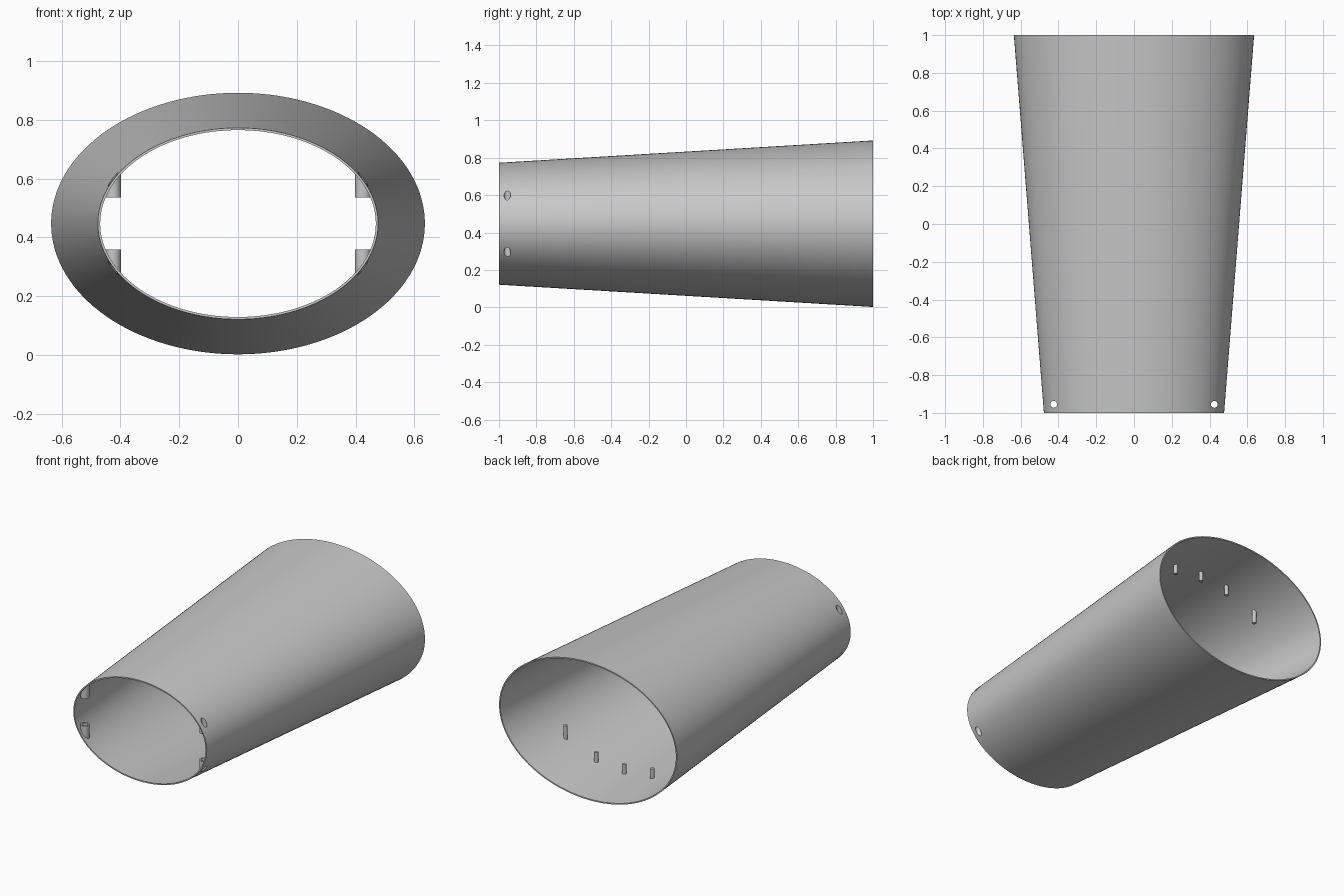
import bpy, bmesh
from math import cos, sin, pi, sqrt

old = bpy.data.objects.get("Cube")
if old:
    bpy.data.objects.remove(old, do_unlink=True)

MID = 0.447      # height of the tube axis
WALL = 0.008     # wall thickness
SIDES = 128

grey = bpy.data.materials.new("plain_grey")
grey.use_nodes = True
grey.diffuse_color = (0.58, 0.58, 0.58, 1)
grey.node_tree.nodes["Principled BSDF"].inputs["Base Color"].default_value = grey.diffuse_color


def radii(y, inset=0.0):
    """Half width and half height of the tapered ellipse at y."""
    return 0.5565 + 0.0795 * y - inset, 0.3855 + 0.0595 * y - inset


def wall_z(x, y, side, inset):
    """Height of the wall above (+1) or below (-1) the axis."""
    rx, rz = radii(y, inset)
    return MID + side * rz * sqrt(max(0.0, 1 - (x / rx) ** 2))


def bridge(bm, a, b):
    n = len(a)
    for i in range(n):
        j = (i + 1) % n
        bm.faces.new((a[i], a[j], b[j], b[i]))


def finish(bm, name):
    bmesh.ops.recalc_face_normals(bm, faces=bm.faces)
    mesh = bpy.data.meshes.new(name)
    bm.to_mesh(mesh)
    bm.free()
    mesh.materials.append(grey)
    ob = bpy.data.objects.new(name, mesh)
    bpy.context.collection.objects.link(ob)
    return ob


def activate(ob):
    bpy.ops.object.select_all(action='DESELECT')
    ob.select_set(True)
    bpy.context.view_layer.objects.active = ob


def smooth(ob):
    activate(ob)
    bpy.ops.object.shade_smooth_by_angle(angle=pi / 6)


def upright(name, x, y, side, tip, radius, bore=0.0, sides=24):
    """Vertical pin or hollow post running from its tip to the curved wall."""
    bm = bmesh.new()

    def ring(r, inset=None):
        pts = []
        for i in range(sides):
            a = 2 * pi * i / sides
            px, py = x + r * cos(a), y + r * sin(a)
            z = tip if inset is None else wall_z(px, py, side, inset)
            pts.append(bm.verts.new((px, py, z)))
        return pts

    tip_ring, root_ring = ring(radius), ring(radius, WALL / 2)
    bridge(bm, tip_ring, root_ring)
    if bore:
        bore_tip, bore_root = ring(bore), ring(bore, 0.0005)
        bridge(bm, tip_ring, bore_tip)
        bridge(bm, bore_tip, bore_root)
        bridge(bm, bore_root, root_ring)
    else:
        bm.faces.new(tip_ring)
        bm.faces.new(root_ring)
    smooth(finish(bm, name))


# Tapered elliptical tube: outer rings forward to back, then inner rings back again
bm = bmesh.new()
rings = []
for y, inset in ((-1, 0), (-0.9, 0), (1, 0), (1, WALL), (-0.9, WALL), (-1, WALL)):
    rx, rz = radii(y, inset)
    angles = [2 * pi * i / SIDES for i in range(SIDES)]
    rings.append([bm.verts.new((rx * cos(a), y, MID + rz * sin(a))) for a in angles])
for a, b in zip(rings, rings[1:] + rings[:1]):
    bridge(bm, a, b)
tube = finish(bm, "tapered_tube")

# Bores cut through the wall near the narrow end
POST_X, POST_Y, BORE = 0.425, -0.955, 0.018
for s in (-1, 1):
    bpy.ops.mesh.primitive_cylinder_add(vertices=24, radius=BORE, depth=2,
                                        location=(s * POST_X, POST_Y, MID))
    cutter = bpy.context.object
    cutter.name = "bore_cutter"
    cutter.hide_render = True
    activate(tube)
    cut = tube.modifiers.new("bore", 'BOOLEAN')
    cut.operation, cut.solver, cut.object = 'DIFFERENCE', 'EXACT', cutter
    bpy.ops.object.modifier_apply(modifier=cut.name)
    bpy.data.objects.remove(cutter, do_unlink=True)
tube.data.materials.clear()
tube.data.materials.append(grey)
smooth(tube)

for side, level in ((1, "upper"), (-1, "lower")):
    # Hollow posts at the narrow end
    for s, hand in ((1, "left"), (-1, "right")):
        upright(f"{level}_{hand}_post", s * POST_X, POST_Y, side,
                MID + side * 0.088, 0.027, BORE)
    # Row of small pins inside the wide end
    for i, x in enumerate((-0.42, -0.2, 0, 0.2, 0.42)):
        length = 0.08 if abs(x) > 0.3 else 0.062
        tip = wall_z(x, 0.63, side, WALL) - side * length
        upright(f"{level}_pin_{i + 1}", x, 0.63, side, tip, 0.013, sides=16)
